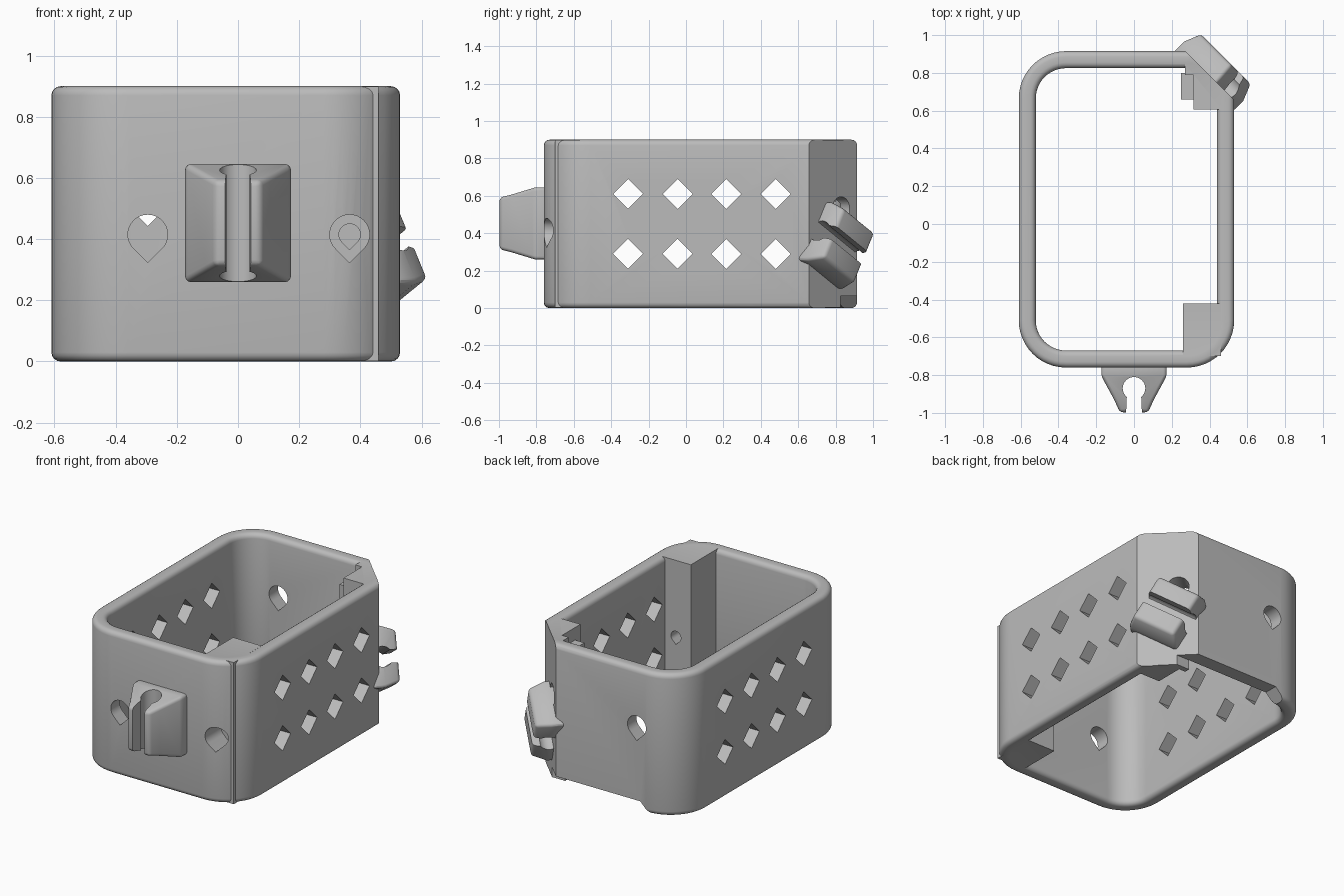
import bpy, bmesh, math
from mathutils import Matrix, Vector

if "Cube" in bpy.data.objects:
    bpy.data.objects.remove(bpy.data.objects["Cube"])

grey = bpy.data.materials.new("grey plastic")
grey.use_nodes = True
grey.diffuse_color = (0.5, 0.5, 0.5, 1)
grey.node_tree.nodes["Principled BSDF"].inputs["Base Color"].default_value = (0.5, 0.5, 0.5, 1)

HEIGHT, WALL, RADIUS = 0.9, 0.09, 0.25
X0, X1, Y0, Y1 = -0.61, 0.53, -0.76, 0.915


def frame(x, y, z, origin=(0, 0, 0)):
    """Matrix with the given local axes and origin."""
    m = Matrix((Vector(x), Vector(y), Vector(z))).transposed().to_4x4()
    return Matrix.Translation(origin) @ m


def loft(name, rings, matrix=Matrix(), closed=False):
    """Skin equal-length rings; cap the ends or join last to first."""
    bm = bmesh.new()
    vs = [[bm.verts.new(matrix @ Vector(p)) for p in r] for r in rings]
    pairs = list(zip(vs, vs[1:])) + ([(vs[-1], vs[0])] if closed else [])
    for a, b in pairs:
        for i in range(len(a)):
            j = (i + 1) % len(a)
            bm.faces.new((a[i], a[j], b[j], b[i]))
    if not closed:
        bm.faces.new(vs[0][::-1])
        bm.faces.new(vs[-1])
    bmesh.ops.recalc_face_normals(bm, faces=bm.faces)
    me = bpy.data.meshes.new(name)
    bm.to_mesh(me)
    bm.free()
    me.materials.append(grey)
    ob = bpy.data.objects.new(name, me)
    bpy.context.collection.objects.link(ob)
    return ob


def prism(name, pts, lo, hi, matrix=Matrix()):
    return loft(name, [[(x, y, z) for x, y in pts] for z in (lo, hi)], matrix)


def rect(x0, x1, y0, y1):
    return [(x0, y0), (x1, y0), (x1, y1), (x0, y1)]


def arc(r, start, end, n, cx=0, cy=0):
    angles = [math.radians(start + (end - start) * i / n) for i in range(n + 1)]
    return [(cx + r * math.cos(a), cy + r * math.sin(a)) for a in angles]


def teardrop(r, cx, cy):
    return arc(r, -45, 225, 24, cx, cy) + [(cx, cy - r * math.sqrt(2))]


def apply_mods(ob):
    bpy.ops.object.select_all(action="DESELECT")
    bpy.context.view_layer.objects.active = ob
    ob.select_set(True)
    for m in list(ob.modifiers):
        bpy.ops.object.modifier_apply(modifier=m.name)


def boolean(ob, tool, op="DIFFERENCE"):
    m = ob.modifiers.new("bool", "BOOLEAN")
    m.operation, m.solver, m.object = op, "EXACT", tool
    apply_mods(ob)
    bpy.data.objects.remove(tool)


def smooth(ob):
    apply_mods(ob)
    bpy.ops.object.shade_smooth_by_angle(angle=math.radians(28))


FRONT = frame((1, 0, 0), (0, 0, 1), (0, -1, 0))
SIDE = frame((0, 1, 0), (0, 0, 1), (1, 0, 0))
h = math.sqrt(0.5)
CORNER = frame((-h, h, 0), (0, 0, 1), (h, h, 0), (0.4, 0.787, 0))


# Rounded rectangular sleeve with rounded rims
def outline(inset, z):
    pts, r = [], RADIUS - inset
    centres = [(X1 - RADIUS, Y1 - RADIUS), (X0 + RADIUS, Y1 - RADIUS),
               (X0 + RADIUS, Y0 + RADIUS), (X1 - RADIUS, Y0 + RADIUS)]
    for k, (cx, cy) in enumerate(centres):
        pts += arc(r, 90 * k, 90 * k + 90, 12, cx, cy)
    return [(x, y, z) for x, y in pts]


e = 0.03
section = []
for k, (cx, cz) in enumerate([(WALL - e, HEIGHT - e), (e, HEIGHT - e), (e, e), (WALL - e, e)]):
    section += arc(e, 90 * k, 90 * k + 90, 4, cx, cz)
sleeve = loft("sleeve_body", [outline(i, z) for i, z in section], closed=True)

# Inner corner posts
boolean(sleeve, prism("front_post", rect(0.26, 0.46, -0.70, -0.42), 0.002, HEIGHT - 0.001), "UNION")
stepped = [(0.27, 0.87), (0.27, 0.79), (0.316, 0.79), (0.316, 0.605), (0.48, 0.605), (0.48, 0.87)]
boolean(sleeve, prism("back_post", stepped, 0.002, HEIGHT - 0.001), "UNION")
boolean(sleeve, prism("post_step", rect(0.25, 0.34, 0.66, 0.80), 0.07, 0.82), "UNION")

# Flat cut across the back corner
boolean(sleeve, prism("corner_cut", rect(-0.6, 0.6, -0.2, 1.2), 0, 0.5, CORNER))

# Raised lower edge of the back wall
notch = [(-0.40, -0.015), (0.6, -0.015), (0.6, 0.065), (-0.32, 0.065)]
boolean(sleeve, prism("back_notch", notch, -1.1, -0.825, FRONT))

# Diamond vents through both side walls
for y in (-0.31, -0.045, 0.215, 0.48):
    for z in (0.29, 0.61):
        boolean(sleeve, prism("vent", arc(0.08, 0, 270, 3, y, z), -1, 1, SIDE))

# Teardrop holes: front pair, post bore, back wall, cut corner
boolean(sleeve, prism("hole", teardrop(0.065, -0.295, 0.415), 0.6, 0.9, FRONT))
boolean(sleeve, prism("hole", teardrop(0.065, 0.365, 0.415), 0.6, 0.9, FRONT))
boolean(sleeve, prism("bore", teardrop(0.035, 0.365, 0.415), 0.3, 0.7, FRONT))
boolean(sleeve, prism("hole", teardrop(0.065, -0.295, 0.535), -1.1, -0.7, FRONT))
boolean(sleeve, prism("hole", teardrop(0.065, 0.06, 0.53), -0.13, 0.1, CORNER))
smooth(sleeve)


# Tapered clips with a keyhole groove along local y
def clip(name, steps, matrix, bore_r, bore_z, gap):
    rings = [[(x, y, d) for x, y in rect(-w, w, -l, l)] for d, w, l in steps]
    ob = loft(name, rings, matrix)
    b = ob.modifiers.new("soft", "BEVEL")
    b.width, b.segments, b.limit_method = 0.018, 3, "ANGLE"
    b.angle_limit = math.radians(20)
    apply_mods(ob)
    along = matrix @ frame((1, 0, 0), (0, 0, 1), (0, -1, 0))
    boolean(ob, prism("groove", arc(bore_r, 0, 345, 23, 0, bore_z), -0.5, 0.5, along))
    mouth = [(-gap, bore_z), (gap, bore_z), (gap * 1.5, 0.5), (-gap * 1.5, 0.5)]
    boolean(ob, prism("mouth", mouth, -0.5, 0.5, along))
    smooth(ob)


clip("front_clip", [(-0.03, 0.173, 0.193), (0.045, 0.173, 0.193), (0.17, 0.105, 0.155), (0.237, 0.075, 0.138)],
     FRONT @ Matrix.Translation((0, 0.4525, 0.76)), 0.06, 0.11, 0.036)
clip("corner_clip", [(-0.05, 0.18, 0.16), (0.03, 0.18, 0.16), (0.122, 0.15, 0.135)],
     CORNER @ Matrix.Translation((0, 0.335, 0)) @ Matrix.Rotation(math.radians(60), 4, "Z"),
     0.06, 0.03, 0.036)
